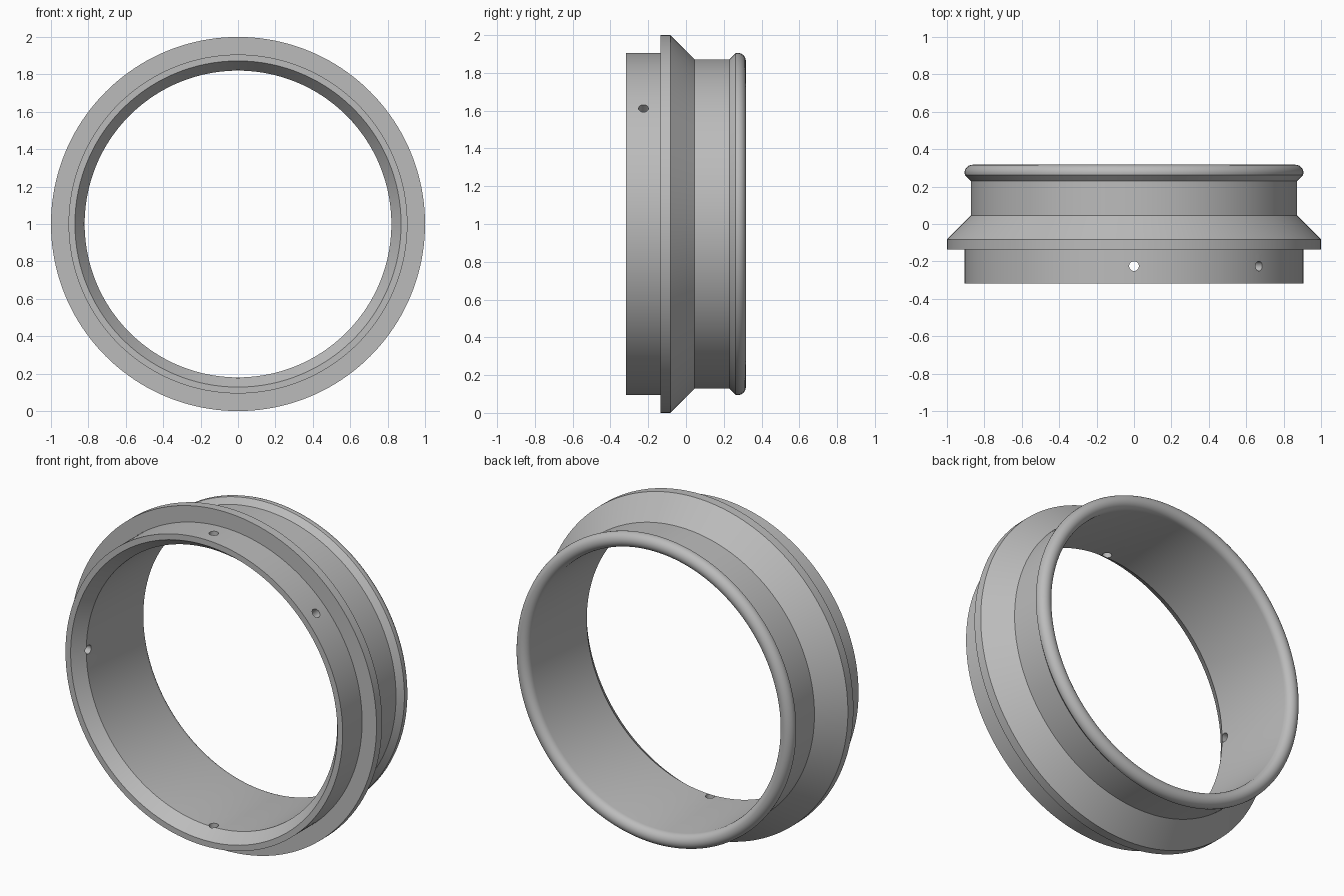
import bpy, bmesh, math
from mathutils import Matrix, Vector

if "Cube" in bpy.data.objects:
    bpy.data.objects.remove(bpy.data.objects["Cube"], do_unlink=True)

SEGMENTS = 160
AXIS = Vector((0, 0, 1))          # the ring turns about y through this point

# One plain grey finish
grey = bpy.data.materials.new("plain grey")
grey.use_nodes = True
grey.diffuse_color = (0.5, 0.5, 0.5, 1)
grey.node_tree.nodes["Principled BSDF"].inputs["Base Color"].default_value = grey.diffuse_color


def add_object(name, bm):
    mesh = bpy.data.meshes.new(name)
    bm.to_mesh(mesh)
    bm.free()
    mesh.materials.append(grey)
    obj = bpy.data.objects.new(name, mesh)
    bpy.context.collection.objects.link(obj)
    return obj


# Cross-section as (y, radius): front sleeve, flange, cone, neck, bead foot
profile = [(-0.317, 0.872), (-0.317, 0.906), (-0.135, 0.906), (-0.135, 1.0),
           (-0.083, 1.0), (0.046, 0.872), (0.23, 0.872), (0.262, 0.904)]
# Rounded bead at the back edge, returning to the bore
bead = 0.043
for i in range(13):
    a = math.pi * i / 12
    profile.append((0.274 + bead * math.sin(a), 0.863 + bead * math.cos(a)))
# Chamfered mouth of the bore at the front
profile.append((-0.245, 0.82))

# Turn the cross-section into the ring
bm = bmesh.new()
verts = [bm.verts.new((0, y, 1 + r)) for y, r in profile]
edges = [bm.edges.new((v, verts[(i + 1) % len(verts)])) for i, v in enumerate(verts)]
bmesh.ops.spin(bm, geom=verts + edges, cent=AXIS, axis=(0, 1, 0),
               angle=math.tau, steps=SEGMENTS, use_merge=True)
bmesh.ops.remove_doubles(bm, verts=bm.verts, dist=1e-5)
bmesh.ops.recalc_face_normals(bm, faces=bm.faces)
ring = add_object("collar_ring", bm)

# Radial screw holes through the front sleeve, angles from +x towards +z
bm = bmesh.new()
for degrees in (42.5, 90, 180, 270):
    a = math.radians(degrees)
    direction = Vector((math.cos(a), 0, math.sin(a)))
    place = (Matrix.Translation(AXIS + direction * 0.86 + Vector((0, -0.225, 0)))
             @ direction.to_track_quat('Z', 'Y').to_matrix().to_4x4())
    bmesh.ops.create_cone(bm, cap_ends=True, segments=24, radius1=0.026,
                          radius2=0.026, depth=0.25, matrix=place)
cutter = add_object("hole_cutter", bm)
cutter.hide_render = True

cut = ring.modifiers.new("screw_holes", 'BOOLEAN')
cut.operation = 'DIFFERENCE'
cut.solver = 'EXACT'
cut.object = cutter
bpy.ops.object.select_all(action='DESELECT')
bpy.context.view_layer.objects.active = ring
ring.select_set(True)
bpy.ops.object.modifier_apply(modifier=cut.name)
bpy.data.objects.remove(cutter, do_unlink=True)
bpy.ops.object.shade_smooth_by_angle(angle=math.radians(25))
